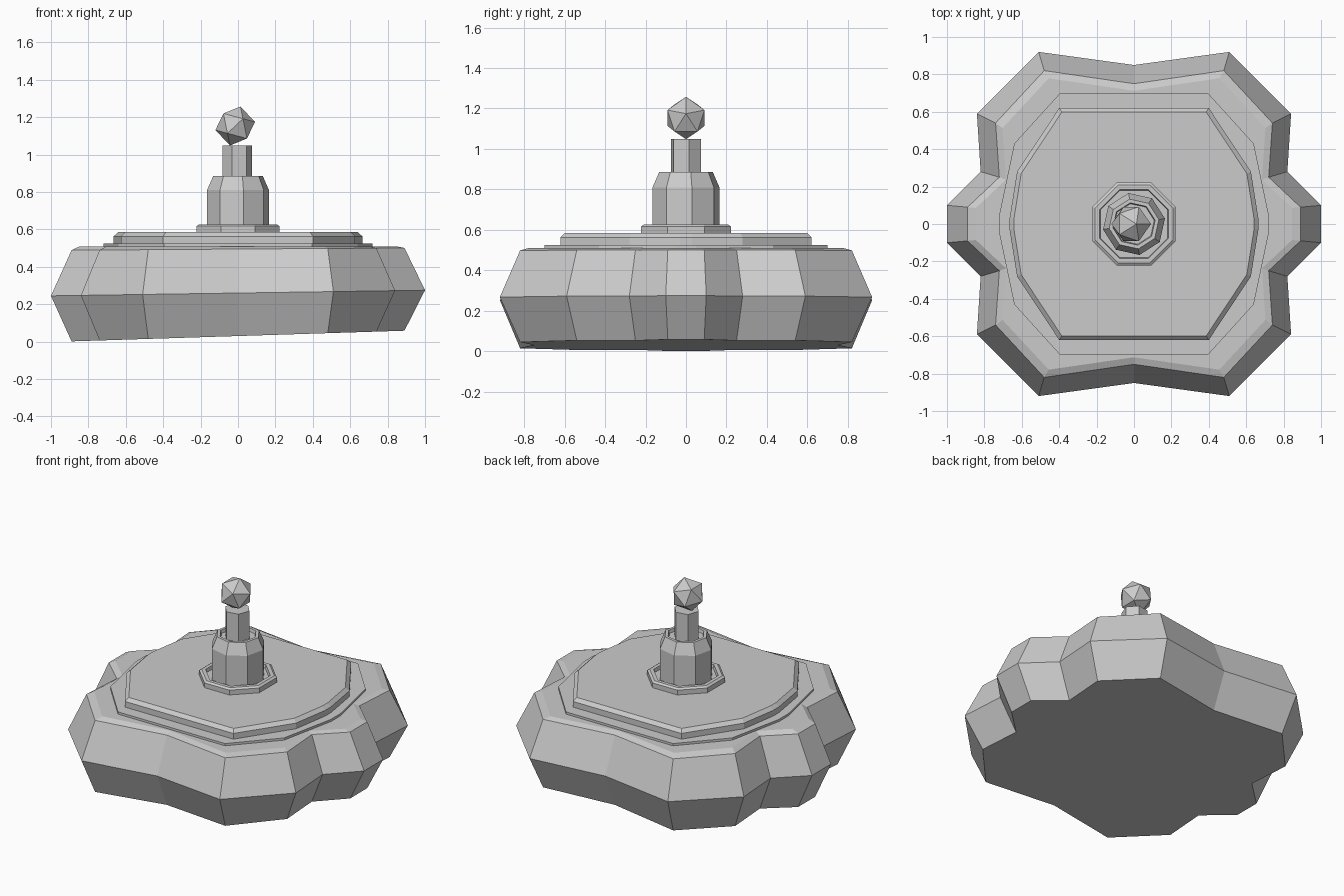
import bpy
import math
from mathutils import Matrix

if "Cube" in bpy.data.objects:
    bpy.data.objects.remove(bpy.data.objects["Cube"], do_unlink=True)

GREY = (0.6, 0.6, 0.6)
mat = bpy.data.materials.new("plain grey")
mat.use_nodes = True
mat.diffuse_color = (*GREY, 1)
mat.node_tree.nodes["Principled BSDF"].inputs["Base Color"].default_value = (*GREY, 1)


def loft(name, rings):
    """Join equal-sized rings of points and cap both ends."""
    n = len(rings[0])
    verts = [p for ring in rings for p in ring]
    faces = [tuple(reversed(range(n)))]
    for r in range(len(rings) - 1):
        for i in range(n):
            j = (i + 1) % n
            faces.append((r * n + i, r * n + j, (r + 1) * n + j, (r + 1) * n + i))
    faces.append(tuple(range((len(rings) - 1) * n, len(rings) * n)))
    mesh = bpy.data.meshes.new(name)
    mesh.from_pydata(verts, [], faces)
    mesh.materials.append(mat)
    obj = bpy.data.objects.new(name, mesh)
    bpy.context.collection.objects.link(obj)
    return obj


def mirrored(quarter):
    """Expand quarter-outline points into a full anticlockwise outline."""
    pts = []
    for sx, sy, step in ((1, 1, 1), (-1, 1, -1), (-1, -1, 1), (1, -1, -1)):
        for x, y in quarter[::step]:
            p = (x * sx, y * sy)
            if p not in pts:
                pts.append(p)
    return pts


def level(outline, z, tilt=0.0, scale=1.0):
    return [(x * scale, y * scale, z + tilt * x) for x, y in outline]


def turned(name, sides, profile, turn=0.0, x=0.0):
    """Low-poly turned part from (radius, height) pairs."""
    rings = []
    for r, z in profile:
        angles = [turn + math.tau * i / sides for i in range(sides)]
        rings.append([(x + r * math.cos(a), r * math.sin(a), z) for a in angles])
    return loft(name, rings)


# Lobed body, underside slightly tilted along x
widest = mirrored([(1.0, 0.1), (0.82, 0.28), (0.84, 0.59), (0.51, 0.92), (0.0, 0.85)])
narrow = mirrored([(0.89, 0.09), (0.72, 0.25), (0.74, 0.54), (0.48, 0.82), (0.0, 0.75)])
loft("lobed_body", [
    level(narrow, 0.03, 0.032), level(widest, 0.26, 0.015),
    level(narrow, 0.495, 0.007), level(narrow, 0.51, 0, 0.95)])

# Two stepped plates
lower = mirrored([(0.72, 0.05), (0.64, 0.43), (0.395, 0.70)])
loft("lower_plate", [level(lower, 0.48), level(lower, 0.525)])
upper = mirrored([(0.665, 0.03), (0.625, 0.28), (0.40, 0.62)])
loft("upper_plate", [level(upper, 0.50), level(upper, 0.563), level(upper, 0.585, 0, 0.965)])

# Finial: rimmed collar, stem, neck and knob
turned("collar", 8, [(0.24, 0.57), (0.24, 0.617), (0.225, 0.627), (0.2, 0.627), (0.195, 0.605)],
       math.pi / 8)
turned("stem", 8, [(0.168, 0.59), (0.168, 0.81), (0.135, 0.885), (0.115, 0.885), (0.11, 0.865)],
       math.radians(10))
turned("neck", 6, [(0.08, 0.85), (0.08, 1.05)], math.radians(10), -0.005)
bpy.ops.mesh.primitive_ico_sphere_add(subdivisions=1, radius=0.108, location=(-0.015, 0, 1.153))
knob = bpy.context.object
knob.name = "knob"
knob.data.transform(Matrix.Rotation(math.radians(15), 4, "Y"))
knob.data.materials.append(mat)
